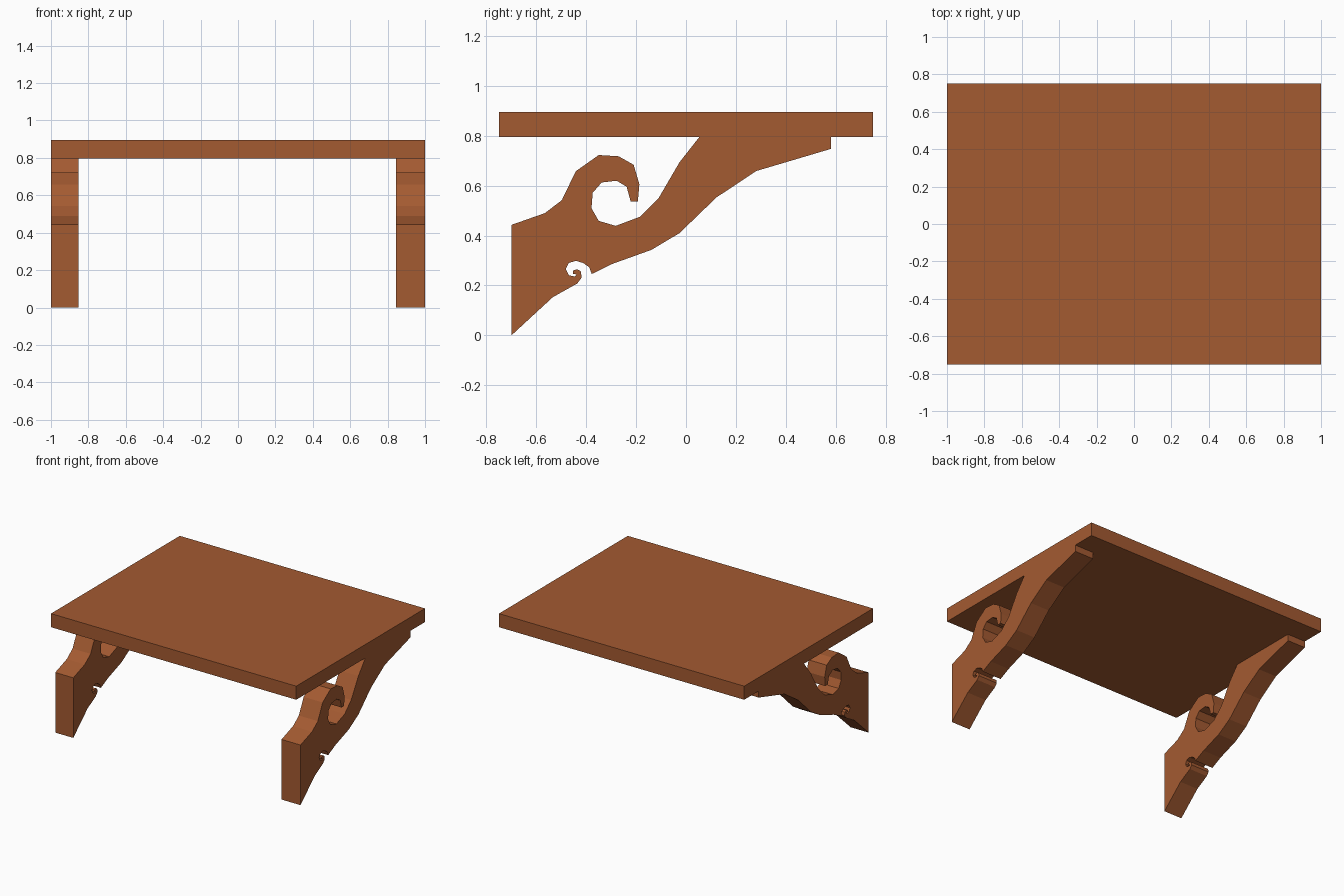
import bpy, bmesh

wood = bpy.data.materials.new("reddish brown wood")
wood.diffuse_color = (0.37, 0.103, 0.031, 1)


def extrude_profile(name, profile, x0, x1):
    """Extrude a closed (y, z) outline along x from x0 to x1."""
    bm = bmesh.new()
    face = bm.faces.new([bm.verts.new((x0, y, z)) for y, z in profile])
    result = bmesh.ops.extrude_face_region(bm, geom=[face], use_keep_orig=True)
    verts = [g for g in result["geom"] if isinstance(g, bmesh.types.BMVert)]
    bmesh.ops.translate(bm, verts=verts, vec=(x1 - x0, 0, 0))
    # split the concave caps so they fill cleanly
    bmesh.ops.triangulate(bm, faces=[f for f in bm.faces if len(f.verts) > 4])
    bmesh.ops.recalc_face_normals(bm, faces=bm.faces[:])
    mesh = bpy.data.meshes.new(name)
    bm.to_mesh(mesh)
    bm.free()
    mesh.materials.append(wood)
    obj = bpy.data.objects.new(name, mesh)
    bpy.context.collection.objects.link(obj)
    return obj


# Scroll bracket outline, in sections
foot = [(-0.70, 0.0), (-0.70, 0.443), (-0.566, 0.49), (-0.498, 0.542)]
large_scroll = [
    (-0.442, 0.658), (-0.35, 0.723), (-0.27, 0.718), (-0.21, 0.684),
    (-0.187, 0.606), (-0.193, 0.537), (-0.222, 0.537), (-0.238, 0.596),
    (-0.278, 0.62), (-0.338, 0.613), (-0.374, 0.572), (-0.379, 0.51),
    (-0.35, 0.459), (-0.282, 0.439), (-0.186, 0.475)]
arm = [
    (-0.11, 0.55), (-0.026, 0.694), (0.054, 0.796), (0.582, 0.796),
    (0.582, 0.748), (0.282, 0.659), (0.122, 0.553), (-0.026, 0.41),
    (-0.138, 0.343), (-0.294, 0.287)]
small_scroll = [
    (-0.378, 0.246), (-0.388, 0.273), (-0.412, 0.29), (-0.442, 0.299),
    (-0.47, 0.29), (-0.482, 0.266), (-0.47, 0.241), (-0.446, 0.236),
    (-0.438, 0.244), (-0.454, 0.247), (-0.453, 0.26), (-0.437, 0.265),
    (-0.422, 0.257), (-0.418, 0.232), (-0.436, 0.208), (-0.534, 0.153)]
bracket = foot + large_scroll + arm + small_scroll

# Brackets at both ends
extrude_profile("left_bracket", bracket, -1.0, -0.853)
extrude_profile("right_bracket", bracket, 0.845, 1.0)

# Flat shelf board
board = [(-0.75, 0.796), (-0.75, 0.896), (0.75, 0.896), (0.75, 0.796)]
extrude_profile("shelf_board", board, -1.0, 1.0)
